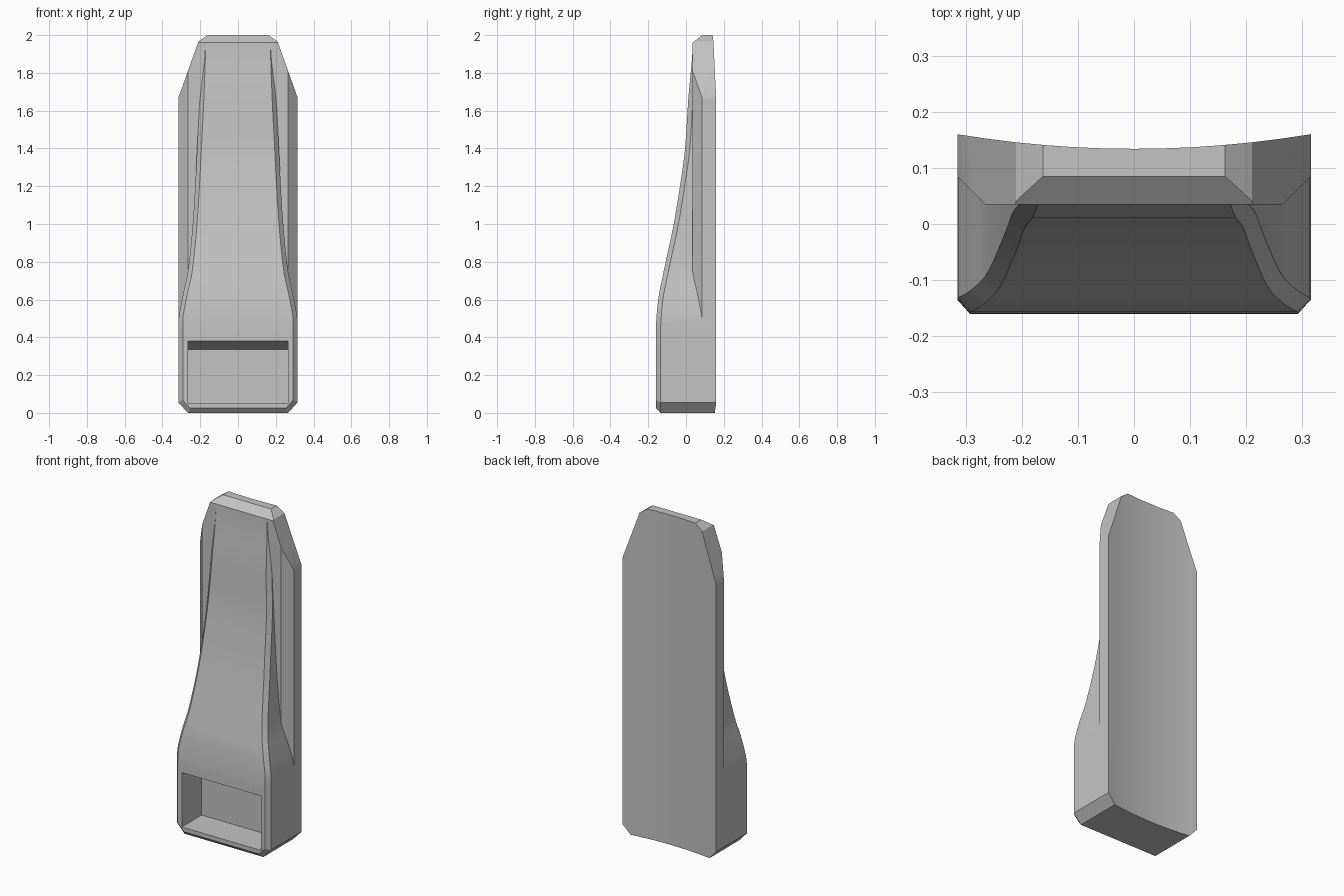
import bpy, bmesh
from mathutils import Vector
from math import radians

cube = bpy.data.objects.get("Cube")
if cube:
    bpy.data.objects.remove(cube, do_unlink=True)

SIDE, LEDGE, FACE, EDGE = 0.315, 0.265, 0.035, 0.085

# Height, half width of the front face, depth of the front face
KEYS = [(0, .2925, -.16), (.42, .2925, -.16), (.48, .2925, -.158),
        (.6, .274, -.147), (.75, .2425, -.118), (1.0, .217, -.065),
        (1.2, .204, -.032), (1.4, .194, -.005), (1.66, .181, .012),
        (1.96, .172, FACE), (2.0, .172, FACE)]


def tangent(i, c):
    """Monotone tangent of key column c."""
    if i in (0, len(KEYS) - 1):
        return 0
    p, q, r = KEYS[i - 1:i + 2]
    a, b = (q[c] - p[c]) / (q[0] - p[0]), (r[c] - q[c]) / (r[0] - q[0])
    return 2 * a * b / (a + b) if a * b > 0 else 0


def rows(steps=5):
    for i, (p, q) in enumerate(zip(KEYS, KEYS[1:])):
        h = q[0] - p[0]
        n = 1 if p[1:] == q[1:] else steps
        for k in range(n):
            t = k / n
            yield (p[0] + h * t,) + tuple(
                p[c] + (q[c] - p[c]) * t * t * (3 - 2 * t)
                + h * tangent(i, c) * t * (1 - t) ** 2
                - h * tangent(i + 1, c) * t * t * (1 - t) for c in (1, 2))
    yield KEYS[-1]


def back(x):
    return 0.134 + 0.026 * (x / SIDE) ** 2


def section(inner, y):
    """Closed outline: raised front, chamfer, wall, slab and hollow back."""
    w = max(0, min(0.025, FACE - y))
    outer = min(SIDE, inner + 0.9 * w)
    foot = FACE + max(0, outer - LEDGE)
    half = [(inner, y), (outer, y + w), (outer, foot),
            (max(LEDGE, outer), foot), (SIDE, EDGE)]
    half += [(SIDE * k / 6, back(SIDE * k / 6)) for k in range(6, 0, -1)]
    return half + [(0, back(0))] + [(-a, b) for a, b in reversed(half)]


def to_object(bm, name):
    bmesh.ops.recalc_face_normals(bm, faces=bm.faces[:])
    mesh = bpy.data.meshes.new(name)
    bm.to_mesh(mesh)
    bm.free()
    ob = bpy.data.objects.new(name, mesh)
    bpy.context.collection.objects.link(ob)
    return ob


# Main body, lofted upwards
bm = bmesh.new()
rings = [[bm.verts.new((a, b, z)) for a, b in section(x, y)]
         for z, x, y in rows()]
n = len(rings[0])
for lo, hi in zip(rings, rings[1:]):
    for i in range(n):
        j = (i + 1) % n
        bm.faces.new((lo[i], lo[j], hi[j], hi[i]))
bmesh.ops.remove_doubles(bm, verts=bm.verts[:], dist=1e-5)
bmesh.ops.holes_fill(bm, edges=[e for e in bm.edges if e.is_boundary], sides=0)


def trim(point, normal):
    """Cut everything beyond a plane and close the cut."""
    bmesh.ops.bisect_plane(bm, geom=bm.verts[:] + bm.edges[:] + bm.faces[:],
                           dist=1e-5, plane_co=point,
                           plane_no=Vector(normal).normalized(), clear_outer=True)
    bmesh.ops.holes_fill(bm, edges=[e for e in bm.edges if e.is_boundary], sides=0)


# Shoulders, top corners, bottom corners and front bevels
for s in (1, -1):
    trim((s * SIDE, 0, 1.67), (s * .295, 0, .105))
    trim((s * .21, 0, 1.965), (s * .035, 0, .048))
    trim((s * SIDE, 0, .055), (s * .055, 0, -.05))
    trim((s * .29, -.135, .0275), (s * .74, -1, -.67))
trim((0, FACE, 1.96), (0, -.04, .05))
trim((0, -.135, 0), (0, -1, -1))
body = to_object(bm, "tooth_body")

# Front pocket with a sloping ceiling
bm = bmesh.new()
profile = [(-.2, .05), (.03, .05), (.03, .335), (-.16, .38), (-.2, .39)]
ends = [[bm.verts.new((s * LEDGE, y, z)) for y, z in profile] for s in (-1, 1)]
for end in ends:
    bm.faces.new(end)
for i in range(len(profile)):
    j = (i + 1) % len(profile)
    bm.faces.new((ends[0][i], ends[0][j], ends[1][j], ends[1][i]))
cutter = to_object(bm, "pocket_cutter")
cutter.hide_render = True

mod = body.modifiers.new("pocket", 'BOOLEAN')
mod.operation, mod.solver, mod.object = 'DIFFERENCE', 'EXACT', cutter
bpy.ops.object.select_all(action='DESELECT')
bpy.context.view_layer.objects.active = body
body.select_set(True)
bpy.ops.object.modifier_apply(modifier=mod.name)
bpy.data.objects.remove(cutter, do_unlink=True)

# Plain grey metal
mat = bpy.data.materials.new("light_grey")
mat.use_nodes = True
grey = (0.55, 0.55, 0.55, 1)
mat.diffuse_color = grey
mat.node_tree.nodes["Principled BSDF"].inputs["Base Color"].default_value = grey
body.data.materials.clear()
body.data.materials.append(mat)
bpy.ops.object.shade_smooth_by_angle(angle=radians(20))
